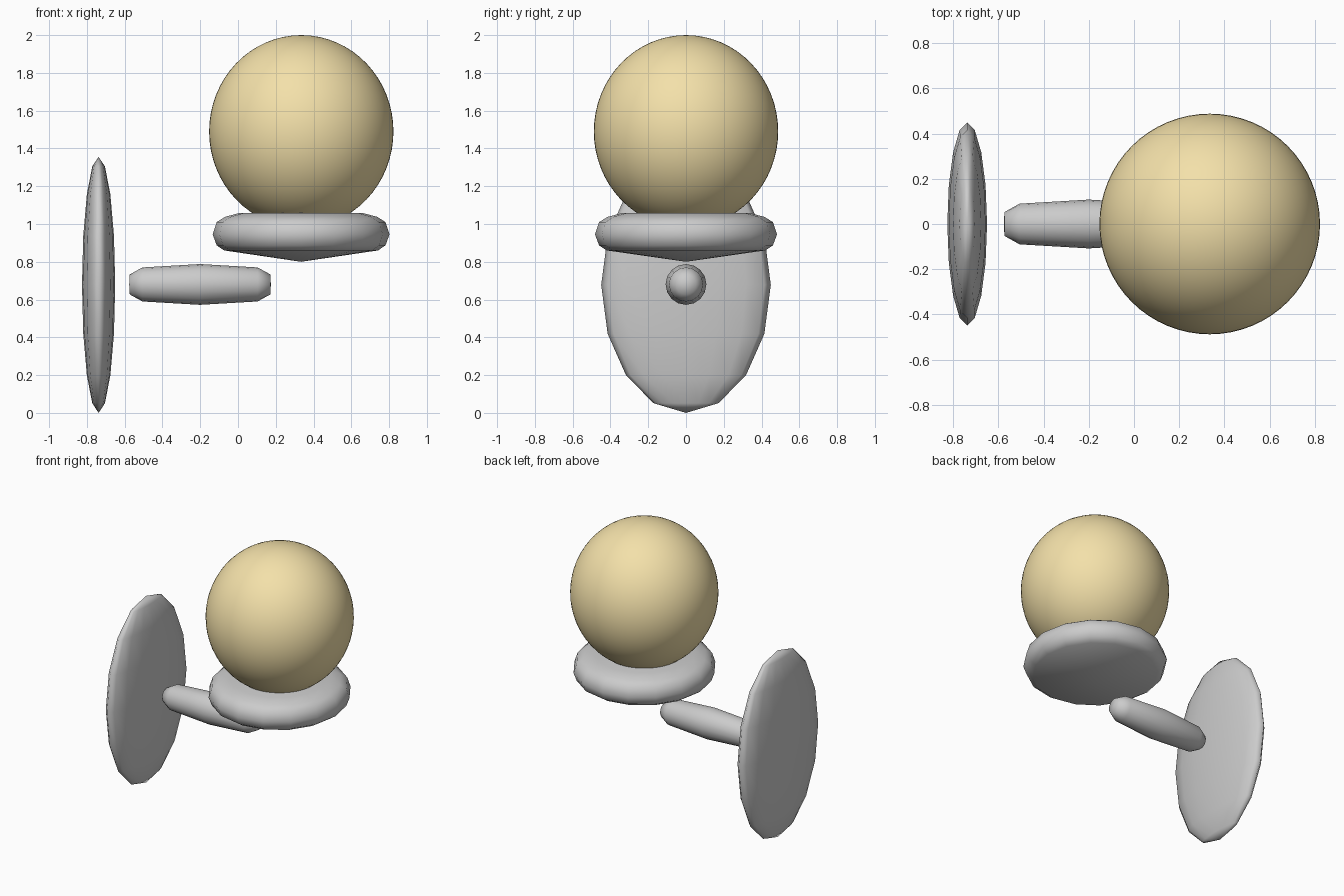
import bpy, bmesh, math
from mathutils import Matrix

if "Cube" in bpy.data.objects:
    bpy.data.objects.remove(bpy.data.objects["Cube"])


def finish(name, bm, color=None):
    bmesh.ops.recalc_face_normals(bm, faces=bm.faces)
    me = bpy.data.meshes.new(name)
    bm.to_mesh(me)
    bm.free()
    for p in me.polygons:
        p.use_smooth = True
    ob = bpy.data.objects.new(name, me)
    bpy.context.collection.objects.link(ob)
    if color:
        mat = bpy.data.materials.new(name + "_material")
        mat.diffuse_color = color
        mat.use_nodes = True
        mat.node_tree.nodes["Principled BSDF"].inputs["Base Color"].default_value = mat.diffuse_color
        me.materials.append(mat)
    return ob


def ellipsoid(name, center, radii, u, v, color=None):
    bm = bmesh.new()
    bmesh.ops.create_uvsphere(bm, u_segments=u, v_segments=v, radius=1)
    bm.transform(Matrix.Translation(center) @ Matrix.Diagonal((*radii, 1)))
    return finish(name, bm, color)


def lathe(name, profile, matrix, sides=16):
    """Spin (radius, height) points about z; first and last points are poles."""
    bm = bmesh.new()
    rings = [[bm.verts.new((r * math.cos(2 * math.pi * i / sides),
                            r * math.sin(2 * math.pi * i / sides), z))
              for i in range(sides)] for r, z in profile[1:-1]]
    bottom = bm.verts.new((0, 0, profile[0][1]))
    top = bm.verts.new((0, 0, profile[-1][1]))
    for i in range(sides):
        j = (i + 1) % sides
        bm.faces.new((bottom, rings[0][j], rings[0][i]))
        bm.faces.new((top, rings[-1][i], rings[-1][j]))
        for a, b in zip(rings, rings[1:]):
            bm.faces.new((a[i], a[j], b[j], b[i]))
    bm.transform(matrix)
    return finish(name, bm)


# Oval wall plate, a thin low-poly lens
ellipsoid("wall_plate", (-0.738, 0, 0.678), (0.088, 0.449, 0.678), 16, 8)

# Horizontal arm with blunt rounded ends
arm_end = [(0.0, 0.375), (0.053, 0.372), (0.09, 0.305)]
arm = [(r, -x) for r, x in arm_end] + [(0.108, 0)] + arm_end[::-1]
lathe("arm", arm, Matrix.Translation((-0.201, 0, 0.68)) @ Matrix.Rotation(math.pi / 2, 4, 'Y'))

# Shallow dish holding the globe
dish = [(0, 0.80), (0.87, 0.86), (0.955, 0.887), (1, 0.945),
        (0.955, 1.01), (0.86, 1.038), (0.70, 1.058), (0, 1.065)]
lathe("globe_dish", dish, Matrix.Translation((0.334, 0, 0)) @ Matrix.Diagonal((0.468, 0.482, 1, 1)))

# Warm glass globe
ellipsoid("globe", (0.335, 0, 1.49), (0.488, 0.488, 0.51), 64, 32, (0.9, 0.75, 0.4, 1))
